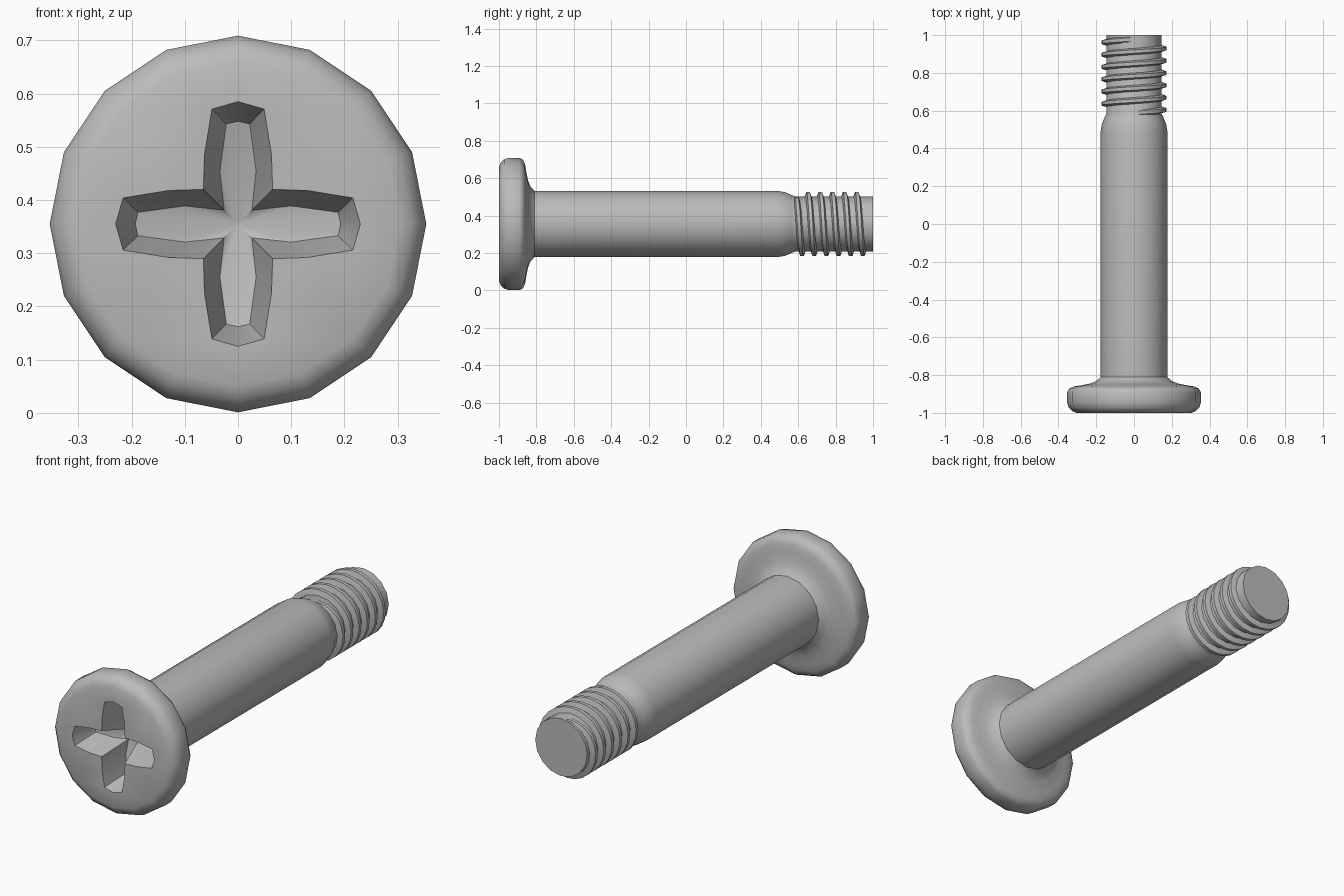
import bpy, bmesh, math
from math import sin, cos, pi

if "Cube" in bpy.data.objects:
    bpy.data.objects.remove(bpy.data.objects["Cube"])

AXIS_Z = 0.355
SIDES = 16

steel = bpy.data.materials.new("grey_steel")
steel.use_nodes = True
steel.diffuse_color = (0.5, 0.5, 0.5, 1)
steel.node_tree.nodes["Principled BSDF"].inputs["Base Color"].default_value = (0.5, 0.5, 0.5, 1)


def ring(bm, y, r):
    """Circle of vertices around the screw axis."""
    return [bm.verts.new((r * sin(2 * pi * i / SIDES), y, AXIS_Z + r * cos(2 * pi * i / SIDES)))
            for i in range(SIDES)]


def bridge(bm, a, b):
    n = len(a)
    for i in range(n):
        j = (i + 1) % n
        bm.faces.new((a[i], a[j], b[j], b[i]))


def lathe(bm, profile):
    rings = [ring(bm, y, r) for y, r in profile]
    for a, b in zip(rings, rings[1:]):
        bridge(bm, a, b)
    return rings


def finish(bm, name, angle=40):
    bmesh.ops.recalc_face_normals(bm, faces=bm.faces)
    mesh = bpy.data.meshes.new(name)
    bm.to_mesh(mesh)
    bm.free()
    mesh.materials.append(steel)
    obj = bpy.data.objects.new(name, mesh)
    bpy.context.collection.objects.link(obj)
    bpy.ops.object.select_all(action='DESELECT')
    obj.select_set(True)
    bpy.context.view_layer.objects.active = obj
    bpy.ops.object.shade_smooth_by_angle(angle=math.radians(angle))
    return obj


def cross(bm, arm):
    """Repeat one arm outline (across, out, y) four times around the axis."""
    loop = []
    for k in range(4):
        c, s = cos(k * pi / 2), sin(k * pi / 2)
        loop += [bm.verts.new((u * c + v * s, y, AXIS_Z - u * s + v * c)) for u, v, y in arm]
    return loop


# Rounded head with a flared underside
bm = bmesh.new()
head = lathe(bm, [(-1, 0.305), (-0.99, 0.328), (-0.972, 0.346), (-0.945, 0.354),
                  (-0.89, 0.354), (-0.871, 0.343), (-0.86, 0.318), (-0.855, 0.285),
                  (-0.845, 0.235), (-0.832, 0.2), (-0.81, 0.177)])

# Tapered cross recess in the flat face
rim = cross(bm, [(-0.063, 0.13, -1), (-0.049, 0.216, -1), (0, 0.23, -1),
                 (0.049, 0.216, -1), (0.063, 0.13, -1), (0.065, 0.065, -1)])
floor = cross(bm, [(-0.034, 0.1, -0.85), (-0.022, 0.188, -0.87), (0, 0.193, -0.87),
                   (0.022, 0.188, -0.87), (0.034, 0.1, -0.85), (0.026, 0.026, -0.84)])
bridge(bm, rim, floor)
centre = bm.verts.new((0, -0.82, AXIS_Z))
for a, b in zip(floor, floor[1:] + floor[:1]):
    bm.faces.new((a, b, centre))
edges = [e for e in bm.edges if e.is_boundary and all(v.co.y < -0.999 for v in e.verts)]
bmesh.ops.triangle_fill(bm, edges=edges, use_beauty=True)
finish(bm, "head")

# Plain shank, shoulder and threaded core
bm = bmesh.new()
shank = lathe(bm, [(-0.81, 0.177), (0.49, 0.177), (0.53, 0.17), (0.565, 0.155),
                   (0.585, 0.146), (1, 0.146)])
bm.faces.new(shank[-1])
finish(bm, "shank")

# Right-handed helical thread that fades in and out at its ends
bm = bmesh.new()
TURNS, PITCH, STEPS = 6, 0.065, 24
previous = None
count = TURNS * STEPS
for i in range(count + 1):
    t = 2 * pi * i / STEPS
    fade = min(1, i / 4, (count - i) / 4)
    y = 0.588 + PITCH * i / STEPS
    top = 0.141 + 0.031 * fade
    section = [bm.verts.new((r * sin(t), y + dy, AXIS_Z + r * cos(t)))
               for r, dy in ((0.138, -0.019), (top, -0.009), (top, 0.009), (0.138, 0.019))]
    if previous:
        bridge(bm, previous, section)
    else:
        bm.faces.new(section)
    previous = section
bm.faces.new(previous)
finish(bm, "thread", 30)
